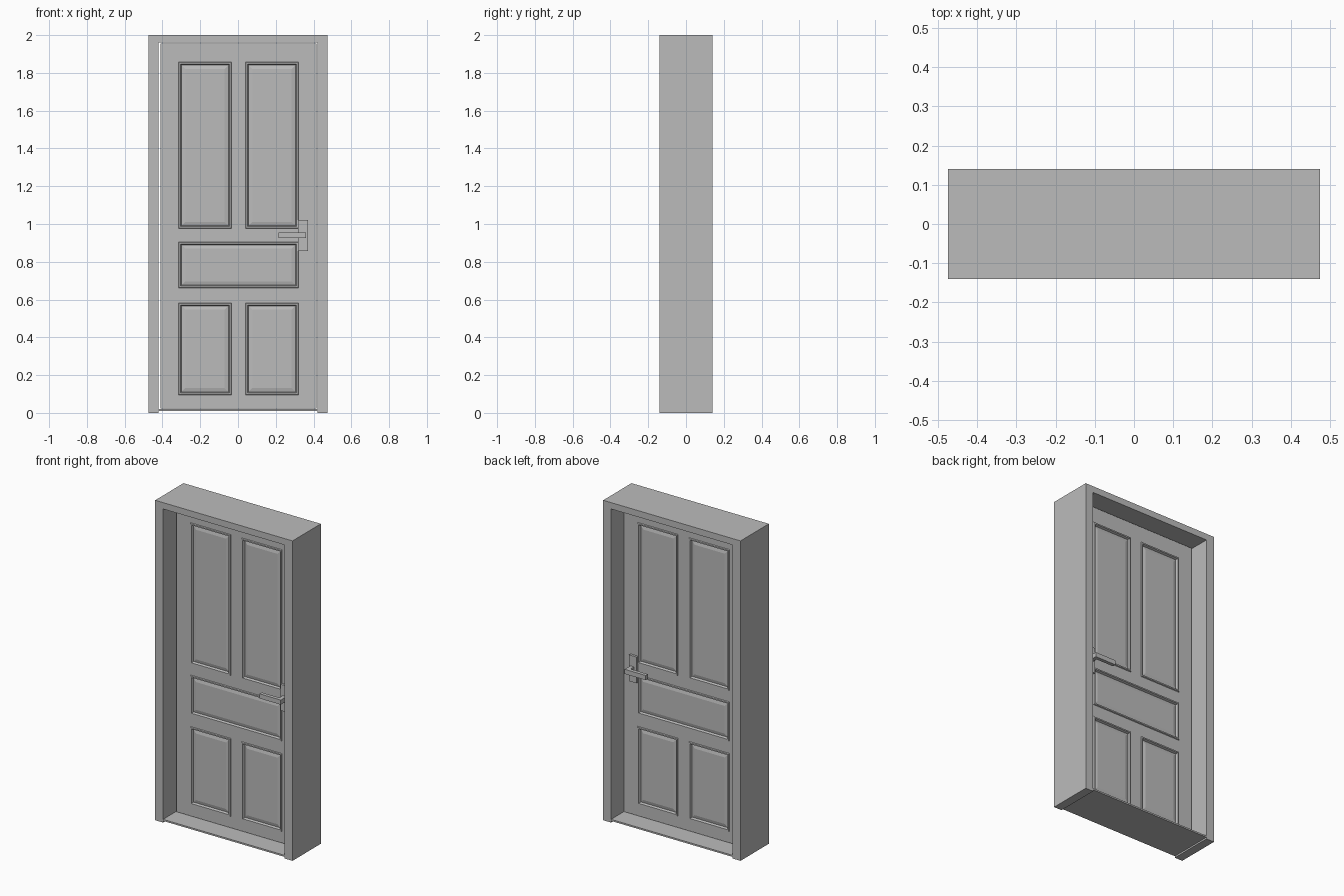
import bpy
import bmesh

old = bpy.data.objects.get("Cube")
if old:
    bpy.data.objects.remove(old, do_unlink=True)

grey = bpy.data.materials.new("plain grey")
grey.use_nodes = True
colour = (0.5, 0.5, 0.5, 1)
grey.diffuse_color = colour
grey.node_tree.nodes["Principled BSDF"].inputs["Base Color"].default_value = colour


def finish(name, bm, mirror_y=False):
    mesh = bpy.data.meshes.new(name)
    bm.to_mesh(mesh)
    bm.free()
    mesh.materials.append(grey)
    obj = bpy.data.objects.new(name, mesh)
    bpy.context.collection.objects.link(obj)
    if mirror_y:
        mod = obj.modifiers.new("other side", 'MIRROR')
        mod.use_axis = (False, True, False)
    return obj


def prism(name, outline, z0, z1, mirror_y=False):
    """Extrude an outline in the ground plane from z0 up to z1."""
    bm = bmesh.new()
    base = bm.faces.new([bm.verts.new((x, y, z0)) for x, y in outline])
    top = bmesh.ops.extrude_face_region(bm, geom=[base])
    for v in top["geom"]:
        if isinstance(v, bmesh.types.BMVert):
            v.co.z = z1
    bmesh.ops.recalc_face_normals(bm, faces=bm.faces)
    return finish(name, bm, mirror_y)


def box(name, x0, x1, y0, y1, z0, z1, mirror_y=False):
    return prism(name, [(x0, y0), (x1, y0), (x1, y1), (x0, y1)], z0, z1, mirror_y)


# Frame: head over two jambs, with a thin sill between them
HALF_W, OPEN, DEPTH, HEAD = 0.475, 0.42, 0.14, 1.96
box("frame_head", -HALF_W, HALF_W, -DEPTH, DEPTH, HEAD, 2.0)
box("frame_jamb_left", OPEN, HALF_W, -DEPTH, DEPTH, 0, HEAD)
box("frame_jamb_right", -HALF_W, -OPEN, -DEPTH, DEPTH, 0, HEAD)
box("frame_sill", -OPEN, OPEN, -DEPTH, DEPTH, 0.01, 0.02)

# Door leaf: a grid of rails and stiles on the front half, mirrored to the back
FACE = -0.02
xs = [-0.41, -0.315, -0.035, 0.04, 0.32, 0.415]
zs = [0.024, 0.095, 0.583, 0.66, 0.905, 0.975, 1.857, 1.955]
bm = bmesh.new()
grid = [[bm.verts.new((x, FACE, z)) for x in xs] for z in zs]
cells = {}
for r in range(len(zs) - 1):
    for c in range(len(xs) - 1):
        cells[r, c] = bm.faces.new((grid[r][c], grid[r][c + 1],
                                    grid[r + 1][c + 1], grid[r + 1][c]))
bm.normal_update()

# Leaf edges, running back to the middle plane
rim = bmesh.ops.extrude_edge_only(bm, edges=[e for e in bm.edges if e.is_boundary])
for v in rim["geom"]:
    if isinstance(v, bmesh.types.BMVert):
        v.co.y = 0

# Five panels: raised moulding, groove, then a raised field
panels = [cells[r, c] for r in (1, 5) for c in (1, 3)]
panels += bmesh.ops.dissolve_faces(bm, faces=[cells[3, c] for c in (1, 2, 3)])["region"]
bm.normal_update()
for width, rise in ((0.003, 0.006), (0.008, 0.0), (0.005, -0.014), (0.02, 0.005)):
    bmesh.ops.inset_individual(bm, faces=panels, thickness=width, depth=rise,
                               use_even_offset=True)
    bm.normal_update()
bmesh.ops.recalc_face_normals(bm, faces=bm.faces)
if cells[0, 0].normal.y > 0:
    bmesh.ops.reverse_faces(bm, faces=bm.faces)
finish("door_leaf", bm, mirror_y=True)

# Handles on both sides: backplate and bent square lever
box("handle_plate", 0.317, 0.37, -0.035, FACE, 0.858, 1.022, mirror_y=True)
prism("handle_lever", [(0.36, -0.035), (0.335, -0.035), (0.335, -0.07),
                       (0.214, -0.07), (0.214, -0.092), (0.36, -0.092)],
      0.927, 0.956, mirror_y=True)
